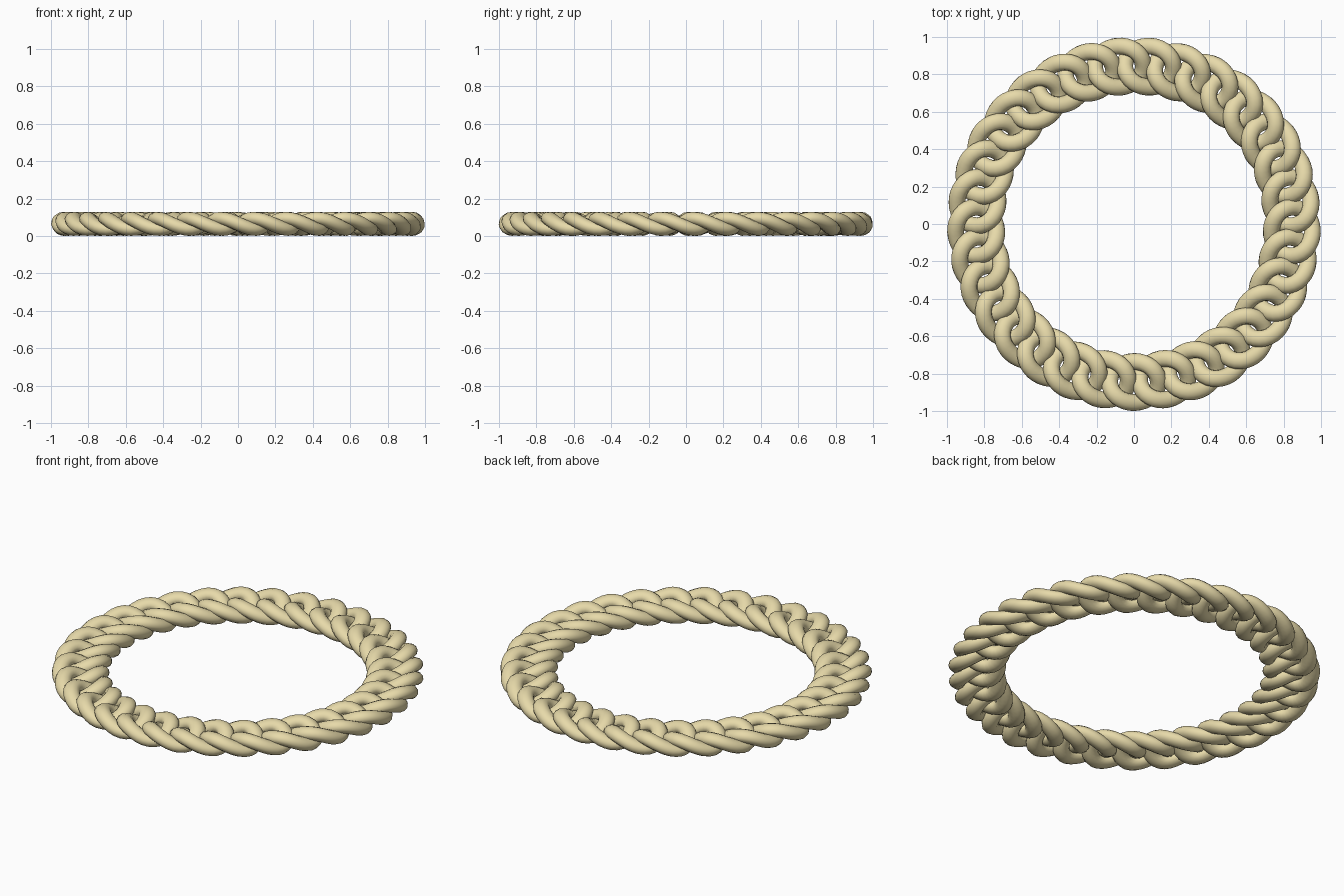
import bpy
from math import sin, cos, pi
from mathutils import Matrix

default = bpy.data.objects.get("Cube")
if default:
    bpy.data.objects.remove(default, do_unlink=True)

LINKS = 33            # links around the ring
RING_RADIUS = 0.845   # centre line of the chain
HALF_LENGTH = 0.13    # link centre line, along the chain
HALF_WIDTH = 0.11     # link centre line, across the chain
WIRE = 0.045          # wire radius
TWIST = 0.036         # rise and fall of the twisted link
FLATTEN = 0.8         # links are pressed slightly flat
HEIGHT = 0.13
STEPS = 32

# Warm pale gold
gold = bpy.data.materials.new("pale_gold")
gold.use_nodes = True
gold.diffuse_color = (0.8, 0.7, 0.4, 1)
gold.node_tree.nodes["Principled BSDF"].inputs["Base Color"].default_value = (0.8, 0.7, 0.4, 1)

# Twisted oval wire, lying on the front of the ring
curve = bpy.data.curves.new("link_path", "CURVE")
curve.dimensions = "3D"
curve.bevel_depth = WIRE
curve.bevel_resolution = 4
spline = curve.splines.new("POLY")
spline.points.add(STEPS - 1)
spline.use_cyclic_u = True
for i, point in enumerate(spline.points):
    u = 2 * pi * i / STEPS
    point.co = (HALF_LENGTH * cos(u), -HALF_WIDTH * sin(u), -TWIST * sin(2 * u), 1)

first = bpy.data.objects.new("chain_link", curve)
bpy.context.collection.objects.link(first)
bpy.ops.object.select_all(action="DESELECT")
first.select_set(True)
bpy.context.view_layer.objects.active = first
bpy.ops.object.convert(target="MESH")
first = bpy.context.view_layer.objects.active
first.data.transform(Matrix.Diagonal((1, 1, FLATTEN, 1)))
first.data.materials.clear()
first.data.materials.append(gold)
bpy.ops.object.shade_smooth()

# Interlocked links around the ring
for i in range(LINKS):
    link = first if i == 0 else first.copy()
    if i:
        bpy.context.collection.objects.link(link)
    link.name = f"chain_link_{i + 1:02d}"
    angle = 2 * pi * i / LINKS
    link.location = (RING_RADIUS * sin(angle), -RING_RADIUS * cos(angle), HEIGHT / 2)
    link.rotation_euler = (0, 0, angle)
